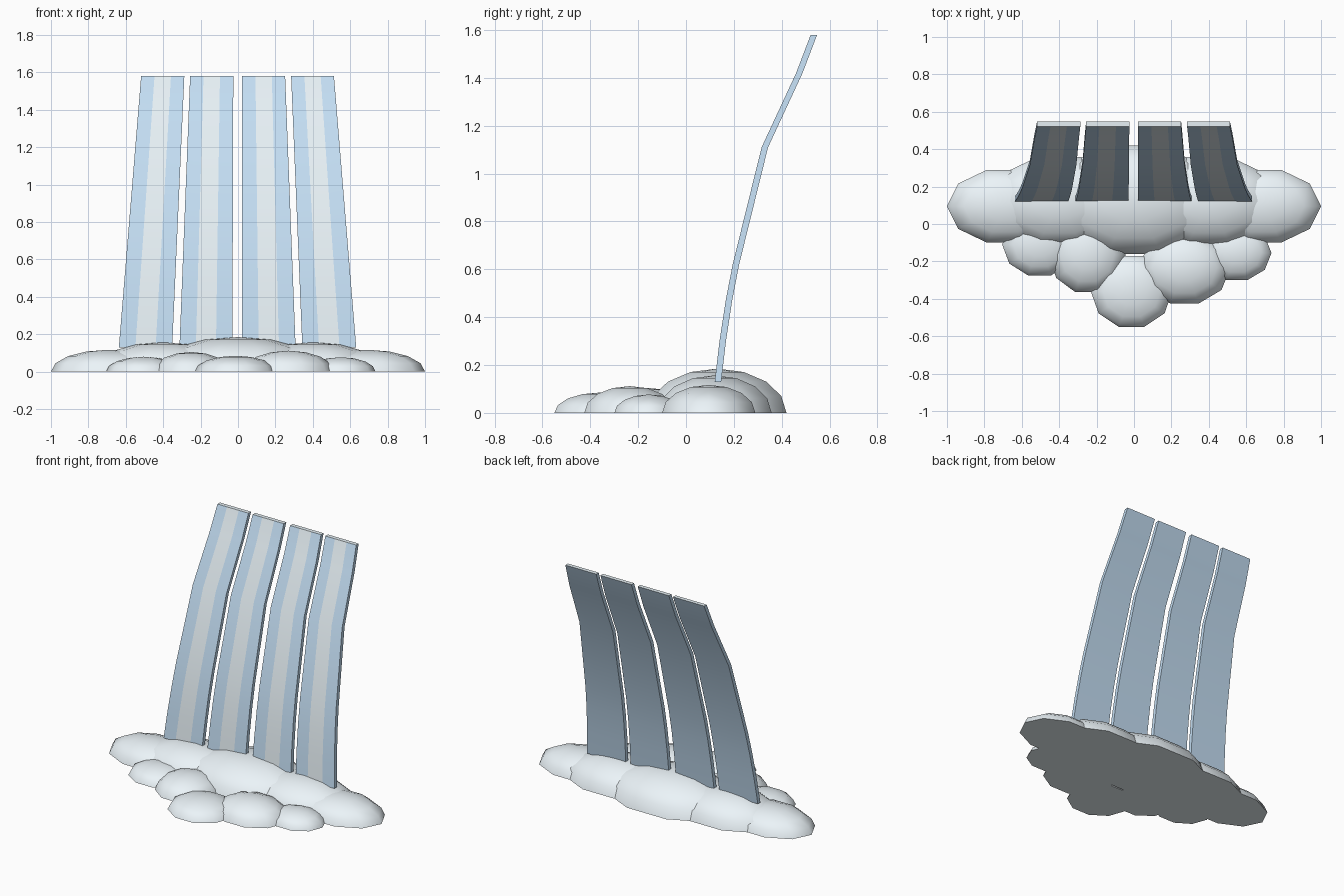
import bpy, bmesh, math
from mathutils import Matrix

if "Cube" in bpy.data.objects:
    bpy.data.objects.remove(bpy.data.objects["Cube"])


def material(name, rgb):
    m = bpy.data.materials.new(name)
    m.diffuse_color = (*rgb, 1)
    m.use_nodes = True
    m.node_tree.nodes["Principled BSDF"].inputs["Base Color"].default_value = m.diffuse_color
    return m


FOAM = material("foam_white", (0.84, 0.91, 0.95))
BLUE = material("water_blue", (0.55, 0.73, 0.90))
PALE = material("water_pale", (0.80, 0.88, 0.92))


def finish(bm, name, mats):
    bmesh.ops.recalc_face_normals(bm, faces=bm.faces)
    me = bpy.data.meshes.new(name)
    bm.to_mesh(me)
    bm.free()
    for m in mats:
        me.materials.append(m)
    ob = bpy.data.objects.new(name, me)
    bpy.context.collection.objects.link(ob)
    bpy.ops.object.select_all(action='DESELECT')
    ob.select_set(True)
    bpy.context.view_layer.objects.active = ob
    bpy.ops.object.shade_smooth_by_angle(angle=math.radians(50))
    return ob


# Foam mound: ten-sided ellipsoid cut flat at the ground
def foam(name, cx, cy, rx, ry, h):
    bm = bmesh.new()
    bmesh.ops.create_uvsphere(bm, u_segments=10, v_segments=8, radius=1,
                              matrix=Matrix.Rotation(math.pi / 2, 4, 'Z'))
    bmesh.ops.scale(bm, vec=(rx, ry, h), verts=bm.verts)
    bmesh.ops.translate(bm, vec=(cx, cy, 0), verts=bm.verts)
    cut = bmesh.ops.bisect_plane(bm, geom=bm.verts[:] + bm.edges[:] + bm.faces[:],
                                 plane_co=(0, 0, 0), plane_no=(0, 0, 1),
                                 dist=1e-4, clear_inner=True)
    rim = [e for e in bm.edges if e.is_boundary]
    bmesh.ops.holes_fill(bm, edges=rim, sides=0)
    finish(bm, name, [FOAM])


# Water sheet: thin curved slab with a pale centre stripe on the front
PATH = [(0.120, 0.13), (0.140, 0.30), (0.166, 0.47), (0.195, 0.62),
        (0.316, 1.11), (0.460, 1.42), (0.521, 1.58)]
STRIPES = (0, 0.31, 0.69, 1)
THICK = 0.027


def water_sheet(name, bottom, top):
    bm = bmesh.new()
    layers = []
    for dy in (0, THICK):
        rows = []
        for y, z in PATH:
            t = (z - 0.13) / 1.45
            a, b = (bottom[i] + (top[i] - bottom[i]) * t for i in (0, 1))
            rows.append([bm.verts.new((a + (b - a) * s, y + dy, z)) for s in STRIPES])
        layers.append(rows)
    front, back = layers
    n = len(PATH) - 1
    for r in range(n):
        for c in range(3):
            f = bm.faces.new((front[r][c], front[r][c + 1], front[r + 1][c + 1], front[r + 1][c]))
            f.material_index = 1 if c == 1 else 0
            bm.faces.new((back[r][c], back[r + 1][c], back[r + 1][c + 1], back[r][c + 1]))
        for c in (0, 3):
            bm.faces.new((front[r][c], front[r + 1][c], back[r + 1][c], back[r][c]))
    for r in (0, n):
        for c in range(3):
            f = bm.faces.new((front[r][c], front[r][c + 1], back[r][c + 1], back[r][c]))
            f.material_index = 1 if r == n else 0
    finish(bm, name, [BLUE, PALE])


# Back row of foam
foam("foam_back_centre", 0, 0.13, 0.47, 0.305, 0.185)
for side, s in (("left", -1), ("right", 1)):
    foam("foam_back_mid_" + side, s * 0.40, 0.12, 0.38, 0.25, 0.157)
    foam("foam_back_outer_" + side, s * 0.69, 0.095, 0.31, 0.205, 0.117)

# Front clusters of foam
foam("foam_front_centre", -0.013, -0.36, 0.218, 0.2, 0.085)
foam("foam_front_right", 0.27, -0.235, 0.245, 0.2, 0.112)
foam("foam_front_left", -0.25, -0.165, 0.205, 0.21, 0.105)
foam("foam_front_far_right", 0.55, -0.155, 0.185, 0.152, 0.077)
foam("foam_front_far_left", -0.505, -0.11, 0.2, 0.173, 0.08)

# Four falling sheets
water_sheet("water_sheet_1", (-0.637, -0.352), (-0.518, -0.287))
water_sheet("water_sheet_2", (-0.313, -0.030), (-0.256, -0.025))
water_sheet("water_sheet_3", (0.022, 0.308), (0.022, 0.252))
water_sheet("water_sheet_4", (0.344, 0.632), (0.284, 0.513))
